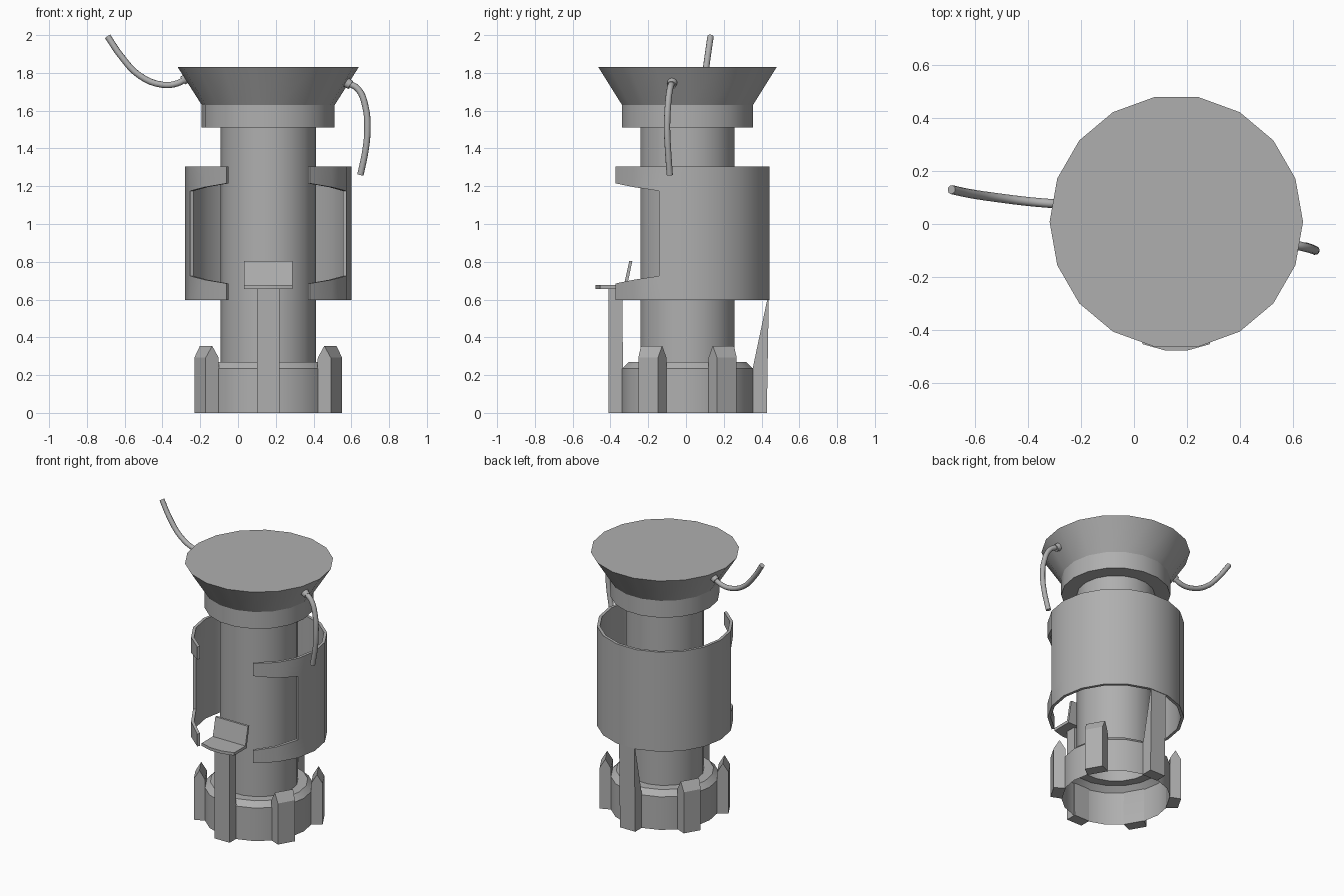
import bpy, bmesh, math
from mathutils import Vector, Matrix

if "Cube" in bpy.data.objects:
    bpy.data.objects.remove(bpy.data.objects["Cube"])

CX, CY, N = 0.16, 0.008, 18
grey = bpy.data.materials.new("dark_grey")
grey.diffuse_color = (.43, .43, .43, 1)
grey.use_nodes = True
grey.node_tree.nodes["Principled BSDF"].inputs["Base Color"].default_value = grey.diffuse_color


def shade(ob, angle):
    """Smooth across shallow edges and give the object the grey material."""
    ob.data.materials.append(grey)
    bpy.ops.object.select_all(action='DESELECT')
    ob.select_set(True)
    bpy.context.view_layer.objects.active = ob
    bpy.ops.object.shade_smooth_by_angle(angle=math.radians(angle))


def finish(name, bm, matrix=None, recalc=True):
    if recalc:
        bmesh.ops.recalc_face_normals(bm, faces=bm.faces)
    me = bpy.data.meshes.new(name)
    bm.to_mesh(me)
    bm.free()
    ob = bpy.data.objects.new(name, me)
    ob.matrix_world = matrix or Matrix.Translation((CX, CY, 0))
    bpy.context.collection.objects.link(ob)
    shade(ob, 30)
    return ob


def ring_pt(r, i, z):
    a = math.radians(20 * i)
    return Vector((r * math.cos(a), r * math.sin(a), z))


def lathe(name, profile, cap=False):
    """18-sided shell from (radius, z) points, bottom to top on the outside."""
    bm = bmesh.new()
    rings = [[bm.verts.new(ring_pt(r, i, z)) for i in range(N)] for r, z in profile]
    for a, b in zip(rings, rings[1:]):
        for i in range(N):
            j = (i + 1) % N
            bm.faces.new((a[i], a[j], b[j], b[i]))
    if cap:
        bm.faces.new(rings[-1])
    return finish(name, bm, recalc=False)


def extrude(bm, face, vec):
    ext = bmesh.ops.extrude_face_region(bm, geom=[face])["geom"]
    bmesh.ops.translate(bm, vec=vec, verts=[v for v in ext if isinstance(v, bmesh.types.BMVert)])


def prism(name, profile, width, angle, flare=0):
    """Extrude a (radial, z) profile sideways and turn it around the axis.
    flare widens the sides towards the axis."""
    bm = bmesh.new()
    extrude(bm, bm.faces.new([bm.verts.new((r, -width / 2, z)) for r, z in profile]),
            (0, width, 0))
    rmax = max(r for r, z in profile)
    for v in bm.verts:
        v.co.y += math.copysign(flare * (rmax - v.co.x), v.co.y)
    m = Matrix.Translation((CX, CY, 0)) @ Matrix.Rotation(math.radians(angle), 4, 'Z')
    return finish(name, bm, m)


# Central body
lathe("base_ring", [(.352, 0), (.352, .235), (.315, .27), (.2525, .27)])
lathe("column", [(.2525, .27), (.2525, 1.51)])
lathe("head", [(.2525, 1.51), (.352, 1.51), (.352, 1.63), (.479, 1.83)], cap=True)

# Outer sleeve from 300 round to 240 degrees, open and notched at the front
bm = bmesh.new()
S = 15
levels = {0: (.685, 1.215), 1: (.705, 1.195), 2: (.725, 1.175)}
cols = []
for k in range(S + 1):
    lo, hi = levels[min(k, S - k, 2)]
    cols.append([[bm.verts.new(ring_pt(r, 15 + k, z)) for z in (.597, lo, hi, 1.305)]
                 for r in (.44, .42)])


def solid(k, row):
    return row != 1 or 2 <= k < S - 2


for k in range(S):
    (ao, ai), (bo, bi) = cols[k], cols[k + 1]
    for s in range(3):
        if solid(k, s):
            bm.faces.new((ao[s], bo[s], bo[s + 1], ao[s + 1]))
            bm.faces.new((ai[s], ai[s + 1], bi[s + 1], bi[s]))
    for s in range(4):
        if s in (0, 3) or not solid(k, 1):
            bm.faces.new((ao[s], ai[s], bi[s], bo[s]))
for k, rows in ((0, (0, 2)), (S, (0, 2)), (2, (1,)), (S - 2, (1,))):
    o, i = cols[k]
    for s in rows:
        bm.faces.new((o[s], o[s + 1], i[s + 1], i[s]))
finish("sleeve", bm)

# Base lugs, rear brace and front post, 60 degrees apart
for a in (-30, 30, 150, 210):
    prism("base_lug", [(.34, 0), (.417, 0), (.417, .292), (.38, .355), (.343, .292)],
          .12, a, .13)
prism("rear_brace", [(.34, 0), (.42, 0), (.43, .6), (.422, .6), (.345, .235)], .12, 90)
prism("front_post", [(.34, 0), (.417, 0), (.417, .658), (.345, .658)], .12, 270)

# Front rest: small shelf with a bowed front edge and a leaning back plate
bm = bmesh.new()
extrude(bm, bm.faces.new([bm.verts.new((x, y, .656)) for x, y in
        ((-.128, -.462), (-.042, -.486), (.042, -.486), (.128, -.462),
         (.128, -.32), (-.128, -.32))]), (0, 0, .02))
finish("rest_shelf", bm)
prism("rest_back", [(.338, .67), (.32, .67), (.292, .805), (.308, .805)], .256, 270)


# Loose cables with collars on the flared head
def cable(name, pts):
    cu = bpy.data.curves.new(name, 'CURVE')
    cu.dimensions = '3D'
    cu.bevel_depth, cu.bevel_resolution = .017, 3
    cu.resolution_u, cu.use_fill_caps = 4, True
    sp = cu.splines.new('BEZIER')
    sp.bezier_points.add(len(pts) - 1)
    for bp, p in zip(sp.bezier_points, pts):
        bp.co = p
        bp.handle_left_type = bp.handle_right_type = 'AUTO'
    ob = bpy.data.objects.new(name, cu)
    bpy.context.collection.objects.link(ob)
    bpy.ops.object.select_all(action='DESELECT')
    ob.select_set(True)
    bpy.context.view_layer.objects.active = ob
    bpy.ops.object.convert(target='MESH')
    shade(bpy.context.view_layer.objects.active, 60)
    # Collar where the cable leaves the head
    p = Vector(pts[0])
    out = Vector((p.x - CX, p.y - CY, 0)).normalized() * .84 + Vector((0, 0, -.54))
    bm = bmesh.new()
    bmesh.ops.create_cone(bm, cap_ends=True, segments=12, radius1=.028, radius2=.024, depth=.04)
    rot = out.to_track_quat('Z', 'Y').to_matrix().to_4x4()
    shade(finish(name + "_collar", bm, Matrix.Translation(p + out * .004) @ rot), 50)


cable("left_cable", [(-.272, .075, 1.772), (-.32, .078, 1.745), (-.40, .085, 1.737),
                     (-.52, .10, 1.785), (-.62, .115, 1.89), (-.69, .13, 1.993)])
cable("right_cable", [(.577, -.073, 1.748), (.635, -.085, 1.715), (.675, -.096, 1.62),
                      (.685, -.10, 1.50), (.675, -.095, 1.39), (.648, -.086, 1.26)])
